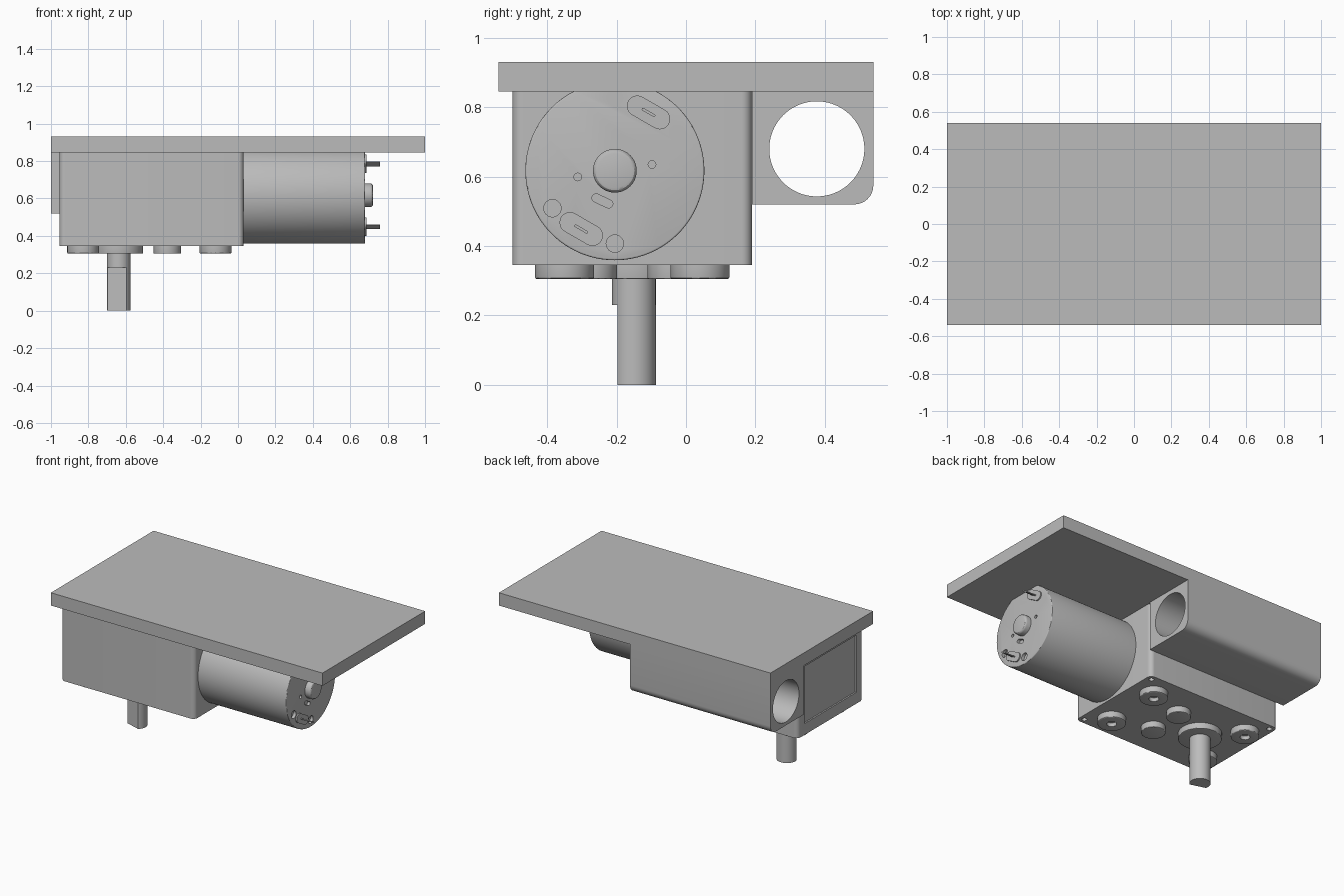
import bpy, bmesh, math
from mathutils import Matrix, Vector

old = bpy.data.objects.get("Cube")
if old:
    bpy.data.objects.remove(old)

grey = bpy.data.materials.new("plain grey")
grey.use_nodes = True
COLOUR = (0.5, 0.5, 0.5, 1)
grey.diffuse_color = COLOUR
grey.node_tree.nodes["Principled BSDF"].inputs["Base Color"].default_value = COLOUR

X_AXIS = Matrix(((0, 0, 1), (1, 0, 0), (0, 1, 0))).to_4x4()  # profile (y, z) pushed along +x


def finish(name, bm, smooth=True):
    bmesh.ops.recalc_face_normals(bm, faces=bm.faces)
    mesh = bpy.data.meshes.new(name)
    bm.to_mesh(mesh)
    bm.free()
    mesh.materials.append(grey)
    ob = bpy.data.objects.new(name, mesh)
    bpy.context.collection.objects.link(ob)
    if smooth:
        shade(ob)
    return ob


def shade(ob):
    bpy.ops.object.select_all(action='DESELECT')
    ob.select_set(True)
    bpy.context.view_layer.objects.active = ob
    bpy.ops.object.shade_smooth_by_angle(angle=math.radians(30))


def prism(name, outline, start, end, along_x=False, bevel=0, both=False):
    """Extrude an outline along z or x; optionally round the rim of the cap(s)."""
    bm = bmesh.new()
    base = bm.faces.new([bm.verts.new((a, b, start)) for a, b in outline])
    top = bmesh.ops.extrude_face_region(bm, geom=[base], use_keep_orig=True)["geom"]
    moved = [g for g in top if isinstance(g, bmesh.types.BMVert)]
    bmesh.ops.translate(bm, verts=moved, vec=(0, 0, end - start))
    if bevel:
        rim = [e for e in bm.edges if all(abs(v.co.z - end) < 1e-5 for v in e.verts)
               or both and all(abs(v.co.z - start) < 1e-5 for v in e.verts)]
        bmesh.ops.bevel(bm, geom=rim, offset=bevel, segments=3, profile=0.5, affect='EDGES')
    if along_x:
        bm.transform(X_AXIS)
    return finish(name, bm)


def circle(c, r, n=64):
    return [(c[0] + r * math.cos(2 * math.pi * i / n), c[1] + r * math.sin(2 * math.pi * i / n))
            for i in range(n)]


def rounded_box(a0, a1, b0, b1, radii):
    """Rectangle with a radius per corner, anticlockwise from the lower left."""
    pts = []
    corners = ((a0, b0, 1, 1), (a1, b0, -1, 1), (a1, b1, -1, -1), (a0, b1, 1, -1))
    for k, ((a, b, sa, sb), r) in enumerate(zip(corners, radii)):
        for i in range(9 if r else 1):
            t = math.pi + k * math.pi / 2 + i * math.pi / 16
            pts.append((a + sa * r + r * math.cos(t), b + sb * r + r * math.sin(t)) if r else (a, b))
    return pts


def slot(c, length, width, degrees):
    r, h, t = width / 2, (length - width) / 2, math.radians(degrees)
    pts = []
    for side in (0, 1):
        for i in range(13):
            u = -math.pi / 2 + math.pi * (side + i / 12)
            p = Vector((r * math.cos(u) + (-h if side else h), r * math.sin(u)))
            pts.append((c[0] + p.x * math.cos(t) - p.y * math.sin(t),
                        c[1] + p.x * math.sin(t) + p.y * math.cos(t)))
    return pts


def cut(ob, cutters):
    for c in cutters:
        m = ob.modifiers.new("cut", 'BOOLEAN')
        m.operation, m.solver, m.object = 'DIFFERENCE', 'EXACT', c
        bpy.context.view_layer.objects.active = ob
        bpy.ops.object.modifier_apply(modifier=m.name)
        bpy.data.objects.remove(c)
    shade(ob)


MOTOR = (-0.205, 0.617)
MID_Y = -0.155

# Mounting plate with a groove that clears the motor
plate = prism("mounting_plate", rounded_box(-1, 1, -0.54, 0.54, (0,) * 4), 0.845, 0.93)
cut(plate, [prism("groove_cutter", circle(MOTOR, 0.262, 96), 0.03, 1.1, True)])

# Gearbox housing with corner screw holes and a recessed end panel
gearbox = prism("gearbox", rounded_box(-0.955, 0.03, -0.5, 0.19, (0.03,) * 4), 0.345, 0.845)
holes = [prism("hole", circle((x, y), 0.016, 20), 0.3, 0.37)
         for x in (-0.92, -0.005) for y in (-0.465, 0.155)]
panel = prism("panel_cutter", rounded_box(-0.43, 0.12, 0.42, 0.8, (0,) * 4), -1, -0.945, True)
cut(gearbox, holes + [panel])

# Side sleeve with a round bore
sleeve = prism("side_sleeve", rounded_box(0.19, 0.54, 0.52, 0.845, (0, 0.055, 0, 0)), -1, 0.035, True)
cut(sleeve, [prism("bore_cutter", circle((0.377, 0.68), 0.137, 96), -1.1, 0.1, True)])

# Motor can with vents and holes in the end cap
motor = prism("motor_can", circle(MOTOR, 0.258, 96), 0.03, 0.68, True, bevel=0.005)
vents = []
for s in (1, -1):
    def at(dy, dz):
        return (MOTOR[0] + s * dy, MOTOR[1] + s * dz)
    vents += [prism("vent", o, 0.66, 0.7, True) for o in (
        circle(at(0.0, 0.21), 0.025, 32), circle(at(0.18, 0.108), 0.025, 32),
        circle(at(0.107, 0.018), 0.011, 20), slot(at(0.036, 0.087), 0.064, 0.024, -25))]
    # Terminal base and its blade
    side = "upper" if s == 1 else "lower"
    prism(side + "_terminal_base", slot(at(0.097, 0.168), 0.135, 0.06, -30), 0.67, 0.688, True)
    prism(side + "_terminal_blade", slot(at(0.097, 0.168), 0.044, 0.008, -30), 0.68, 0.76, True)
cut(motor, vents)
prism("motor_bearing_boss", circle(MOTOR, 0.063), 0.67, 0.722, True, bevel=0.014)

# Bosses under the gearbox
for i, x in enumerate((-0.12, -0.828)):
    for j, s in enumerate((-1, 1)):
        c = (x, MID_Y + s * 0.195)
        boss = prism(f"screw_boss_{i}{j}", circle(c, 0.085), 0.35, 0.305, bevel=0.006)
        cut(boss, [prism("screw_cutter", circle(c, 0.03, 32), 0.3, 0.33)])
for j, s in enumerate((-1, 1)):
    prism(f"plain_boss_{j}", circle((-0.378, MID_Y + s * 0.117), 0.073), 0.35, 0.305, bevel=0.004)

# Output shaft: round neck, then a D-shaped end
SHAFT = (-0.638, -0.15)
prism("shaft_flange", circle(SHAFT, 0.13), 0.35, 0.305, bevel=0.004)
prism("shaft_neck", circle(SHAFT, 0.063), 0.32, 0.23)
flat = math.radians(-107)
half = math.radians(58)
arc = [flat + half + (2 * math.pi - 2 * half) * i / 40 for i in range(41)]
prism("shaft_end", [(SHAFT[0] + 0.063 * math.cos(t), SHAFT[1] + 0.063 * math.sin(t)) for t in arc],
      0.23, 0)
